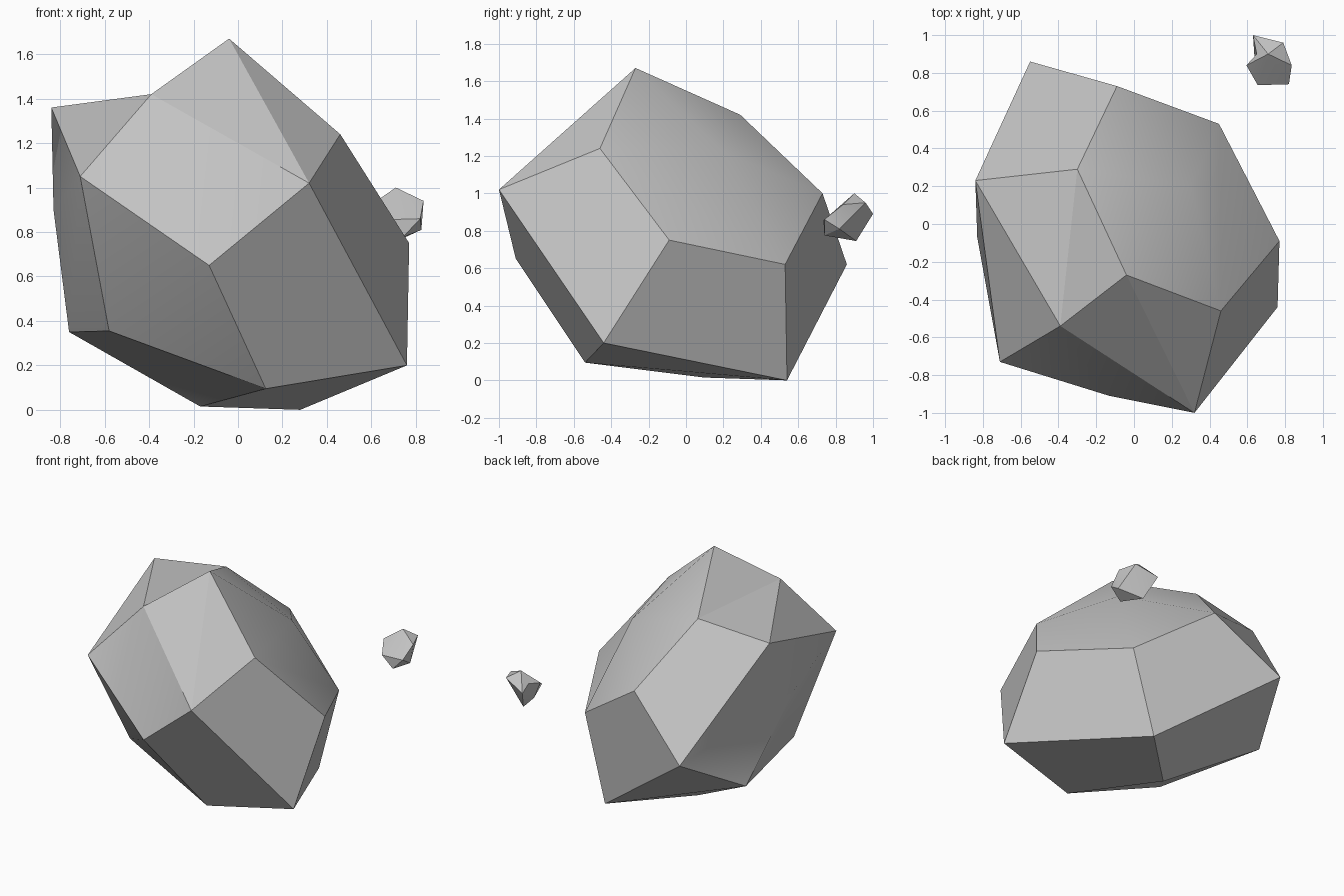
import bpy
import bmesh
from math import radians

cube = bpy.data.objects.get("Cube")
if cube:
    bpy.data.objects.remove(cube, do_unlink=True)

# One plain stone colour
stone = bpy.data.materials.new("stone_grey")
stone.use_nodes = True
grey = (0.55, 0.55, 0.55, 1)
stone.diffuse_color = grey
shader = stone.node_tree.nodes["Principled BSDF"]
shader.inputs["Base Color"].default_value = grey
shader.inputs["Roughness"].default_value = 0.9


def finish(bm, name):
    """Turn a bmesh into a grey object with smoothed shallow creases."""
    bmesh.ops.recalc_face_normals(bm, faces=bm.faces)
    mesh = bpy.data.meshes.new(name)
    bm.to_mesh(mesh)
    bm.free()
    mesh.materials.append(stone)
    obj = bpy.data.objects.new(name, mesh)
    bpy.context.collection.objects.link(obj)
    bpy.ops.object.select_all(action='DESELECT')
    obj.select_set(True)
    bpy.context.view_layer.objects.active = obj
    bpy.ops.object.shade_smooth_by_angle(angle=radians(30))


# Boulder: named corners, then the facets that join them
corner = dict(
    # crown
    peak=(-.04, -.27, 1.67), crown_front=(-.39, -.54, 1.42),
    crown_back=(-.30, .29, 1.42), crown_left=(.46, -.46, 1.24),
    shoulder=(.30, .20, 1.22), crown_right=(-.84, .23, 1.36),
    # girth
    nose=(.32, -1, 1.02), chin=(-.13, -.91, .65), cheek=(-.71, -.73, 1.05),
    side_right=(-.83, -.07, .90), side_left=(.77, -.09, .75),
    back_top=(-.09, .73, 1), back_left=(.45, .53, .62),
    back_right=(-.55, .86, .62),
    # base
    base_right=(-.58, -.425, .355), base_back=(-.76, .39, .35),
    base_left=(.76, -.44, .20), base_front=(.125, -.54, .095),
    foot=(-.17, .10, .015), heel=(.28, .54, 0),
)
facets = [
    # crown
    "crown_right crown_front crown_back",
    "crown_front peak crown_back",
    "crown_right crown_back back_top back_right",
    "crown_back peak shoulder back_top",
    "peak crown_left shoulder",
    "crown_left side_left back_left shoulder",
    "shoulder back_left back_top",
    "crown_front nose peak",
    "nose crown_left peak",
    # front and sides
    "cheek chin crown_front",
    "chin nose crown_front",
    "crown_right cheek crown_front",
    "crown_right side_right cheek",
    "cheek side_right base_back base_right",
    "crown_right back_right side_right",
    "back_right base_back side_right",
    "cheek base_right chin",
    "base_right base_front chin",
    "chin base_front base_left nose",
    "nose base_left side_left crown_left",
    "base_left heel back_left side_left",
    "back_left heel back_right back_top",
    # underside
    "heel foot base_back back_right",
    "base_front foot heel base_left",
    "base_right base_back base_front",
    "base_back foot base_front",
]
bm = bmesh.new()
verts = {key: bm.verts.new(co) for key, co in corner.items()}
for facet in facets:
    bm.faces.new([verts[key] for key in facet.split()])
finish(bm, "boulder")

# Pebble: a small faceted hull with one edge chipped inward
bm = bmesh.new()
rim_side = bm.verts.new((.595, .84, .92))
rim_back = bm.verts.new((.63, 1, .89))
for co in [(.71, .90, 1), (.835, .84, .94), (.82, .74, .86),
           (.655, .735, .855), (.79, .96, .95), (.825, .82, .81),
           (.74, .74, .775), (.684, .91, .745), (.64, .85, .80)]:
    bm.verts.new(co)
bmesh.ops.convex_hull(bm, input=bm.verts)
rim = bm.edges.get((rim_side, rim_back))
cut = bmesh.ops.subdivide_edges(bm, edges=[rim], cuts=1)
for part in cut["geom_inner"]:
    if isinstance(part, bmesh.types.BMVert):
        part.co = (.65, .90, .92)
finish(bm, "pebble")
